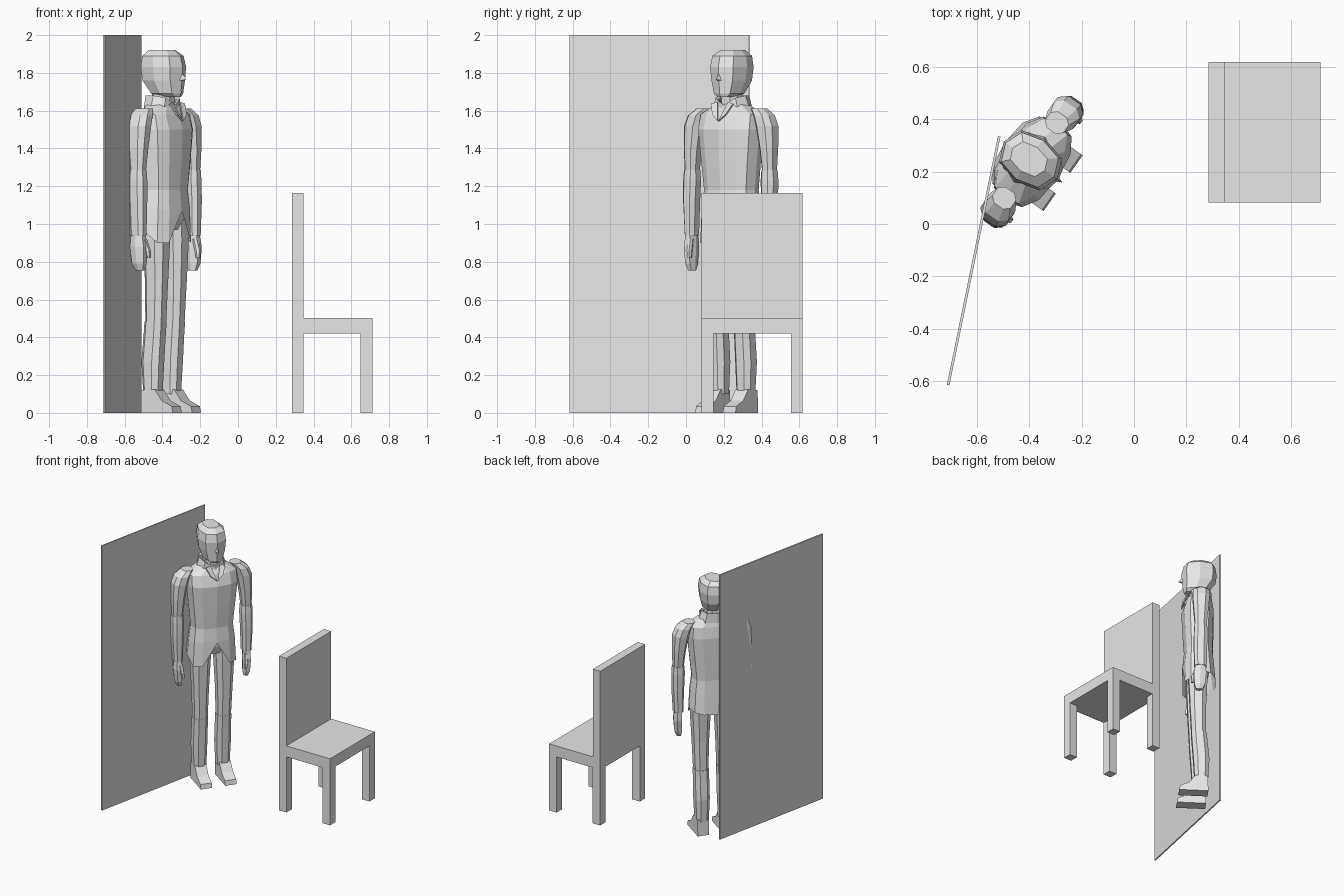
import bpy, bmesh, math
from mathutils import Matrix, Vector

grey = bpy.data.materials.new("plain_grey")
grey.diffuse_color = (0.8, 0.8, 0.8, 1)

# the man stands turned 55 degrees; local front is -y
MAN = Matrix.Translation((-0.395, 0.243, 0)) @ Matrix.Rotation(math.radians(55), 4, 'Z')


def finish(bm, name, matrix=Matrix()):
    bmesh.ops.recalc_face_normals(bm, faces=bm.faces)
    me = bpy.data.meshes.new(name)
    bm.to_mesh(me)
    bm.free()
    me.materials.append(grey)
    ob = bpy.data.objects.new(name, me)
    ob.matrix_world = matrix
    bpy.context.collection.objects.link(ob)
    return ob


def box(name, lo, hi, matrix=Matrix()):
    bm = bmesh.new()
    bmesh.ops.create_cube(bm, size=1)
    for v in bm.verts:
        v.co = [(a + b) / 2 + c * (b - a) for a, b, c in zip(lo, hi, v.co)]
    return finish(bm, name, matrix)


def loft(name, rings, n=8, power=0.8, turn=0.5, caps=(True, True), side=1, shape=None):
    """Skin rings of (z, x, y, half width, half depth); shape may move points."""
    bm = bmesh.new()
    loops = []
    for i, (z, x, y, rx, ry) in enumerate(rings):
        loop = []
        for k in range(n):
            a = 2 * math.pi * (k + turn) / n - math.pi / 2
            c, s = math.cos(a), math.sin(a)
            p = Vector((side * (x + rx * math.copysign(abs(c) ** power, c)),
                        y + ry * math.copysign(abs(s) ** power, s), z))
            if shape:
                p = shape(i, c, s, p)
            loop.append(bm.verts.new(p))
        loops.append(loop)
    for a, b in zip(loops, loops[1:]):
        for k in range(n):
            bm.faces.new((a[k], a[(k + 1) % n], b[(k + 1) % n], b[k]))
    if caps[0]:
        bm.faces.new(loops[0])
    if caps[1]:
        bm.faces.new(loops[-1])
    return finish(bm, name, MAN)


def prism(name, profile, x0, x1):
    """Extrude a (y, z) side profile across x."""
    bm = bmesh.new()
    f = bm.faces.new([bm.verts.new((x0, y, z)) for y, z in profile])
    new = bmesh.ops.extrude_face_region(bm, geom=[f])["geom"]
    for v in new:
        if isinstance(v, bmesh.types.BMVert):
            v.co.x = x1
    return finish(bm, name, MAN)


# wall panel
d = Vector((0.195, 0.95, 0))
panel = Matrix.Translation((-0.612, -0.14, 0)) @ Matrix.Rotation(math.atan2(d.y, d.x), 4, 'Z')
box("wall_panel", (-d.length / 2, -0.005, 0), (d.length / 2, 0.005, 2), panel)

# chair
box("chair_seat", (0.285, 0.082, 0.42), (0.712, 0.618, 0.503))
box("chair_back", (0.285, 0.082, 0.503), (0.347, 0.618, 1.165))
for x in (0.285, 0.649):
    for y in (0.082, 0.555):
        box("chair_leg", (x, y, 0), (x + 0.063, y + 0.063, 0.42))


# jacket: hem drops at the front corners and is cut away at the centre
def hem(i, c, s, p):
    if i == 0:
        if s < -0.9:
            p.z = 1.07
        elif s < -0.3:
            p.z = 0.90
        else:
            p.z = 0.96 - 0.03 * max(s, 0)
    return p


loft("jacket", [(0.93, 0, 0, 0.175, 0.12), (1.08, 0, -0.005, 0.165, 0.112),
                (1.18, 0, -0.005, 0.152, 0.102), (1.34, 0, -0.008, 0.168, 0.11),
                (1.50, 0, -0.01, 0.185, 0.115), (1.58, 0, -0.004, 0.18, 0.095),
                (1.635, 0, 0.005, 0.09, 0.07)],
     n=12, turn=0, caps=(False, True), shape=hem)
loft("hips", [(0.97, 0, -0.01, 0.10, 0.06), (1.03, 0, -0.01, 0.14, 0.085),
              (1.12, 0, -0.008, 0.14, 0.09)])


# stand-up collar, open and pointed at the front
def collar_dip(i, c, s, p):
    if s < -0.9:
        p.z -= 0.05
    elif s < -0.3:
        p.z -= 0.012
    return p


loft("collar", [(1.61, 0, 0.005, 0.11, 0.085), (1.68, 0, 0.005, 0.085, 0.085),
                (1.672, 0, 0.005, 0.07, 0.07), (1.62, 0, 0.005, 0.07, 0.065)],
     n=8, turn=0, caps=(False, False), shape=collar_dip)
loft("neck", [(1.58, 0, 0.0, 0.058, 0.06), (1.74, 0, 0.0, 0.055, 0.06)])

# lapels: two thin plates meeting in a V on the chest
for s in (-1, 1):
    bm = bmesh.new()
    pts = [(0.003, -0.126, 1.545), (0.045, -0.117, 1.58), (0.07, -0.088, 1.635), (0.035, -0.08, 1.645)]
    bm.faces.new([bm.verts.new((s * x, y, z)) for x, y, z in pts])
    lapel = finish(bm, "lapel", MAN)
    mod = lapel.modifiers.new("thickness", 'SOLIDIFY')
    mod.thickness, mod.offset = 0.008, 0

# head, with a ridge down the middle of the face
loft("head", [(1.672, 0, -0.055, 0.04, 0.05), (1.69, 0, -0.025, 0.068, 0.088),
              (1.76, 0, -0.002, 0.09, 0.118), (1.83, 0, 0, 0.098, 0.125),
              (1.89, 0, 0.003, 0.09, 0.113), (1.92, 0, 0.008, 0.055, 0.075)], turn=0)
bm = bmesh.new()
nose = [bm.verts.new(p) for p in ((0, -0.112, 1.81), (-0.02, -0.10, 1.757),
                                  (0.02, -0.10, 1.757), (0, -0.148, 1.765))]
for f in ((0, 1, 3), (0, 3, 2), (1, 2, 3), (0, 2, 1)):
    bm.faces.new([nose[i] for i in f])
finish(bm, "nose", MAN)

# limbs
for s in (-1, 1):
    loft("upper_arm", [(1.28, 0.25, -0.01, 0.036, 0.043), (1.40, 0.245, -0.008, 0.045, 0.055),
                       (1.52, 0.232, -0.006, 0.055, 0.064), (1.575, 0.212, -0.004, 0.052, 0.062),
                       (1.612, 0.175, 0, 0.04, 0.045)], side=s)
    loft("forearm", [(0.94, 0.25, -0.012, 0.033, 0.046), (1.12, 0.252, -0.012, 0.041, 0.05),
                     (1.23, 0.25, -0.01, 0.044, 0.05), (1.285, 0.25, -0.01, 0.04, 0.046)], side=s)
    loft("hand", [(0.755, 0.243, -0.02, 0.018, 0.025), (0.79, 0.248, -0.018, 0.026, 0.042),
                  (0.88, 0.252, -0.015, 0.03, 0.05), (0.96, 0.25, -0.012, 0.026, 0.038)],
         n=6, side=s)
    loft("thumb", [(0.82, 0.228, -0.065, 0.01, 0.012), (0.86, 0.232, -0.06, 0.014, 0.017),
                   (0.92, 0.238, -0.04, 0.014, 0.016)], n=6, side=s)
    loft("thigh", [(0.47, 0.085, -0.01, 0.05, 0.054), (0.70, 0.086, -0.016, 0.058, 0.06),
                   (0.92, 0.086, -0.016, 0.07, 0.07), (1.06, 0.08, -0.01, 0.072, 0.075)], side=s)
    loft("shin", [(0.10, 0.085, 0.008, 0.047, 0.05), (0.27, 0.086, 0.008, 0.054, 0.06),
                  (0.42, 0.085, -0.004, 0.053, 0.058), (0.485, 0.085, -0.009, 0.054, 0.058)], side=s)
    prism("shoe", [(0.055, 0), (0.052, 0.12), (-0.035, 0.125), (-0.08, 0.065),
                   (-0.145, 0.035), (-0.152, 0.0)], s * 0.048, s * 0.13)
